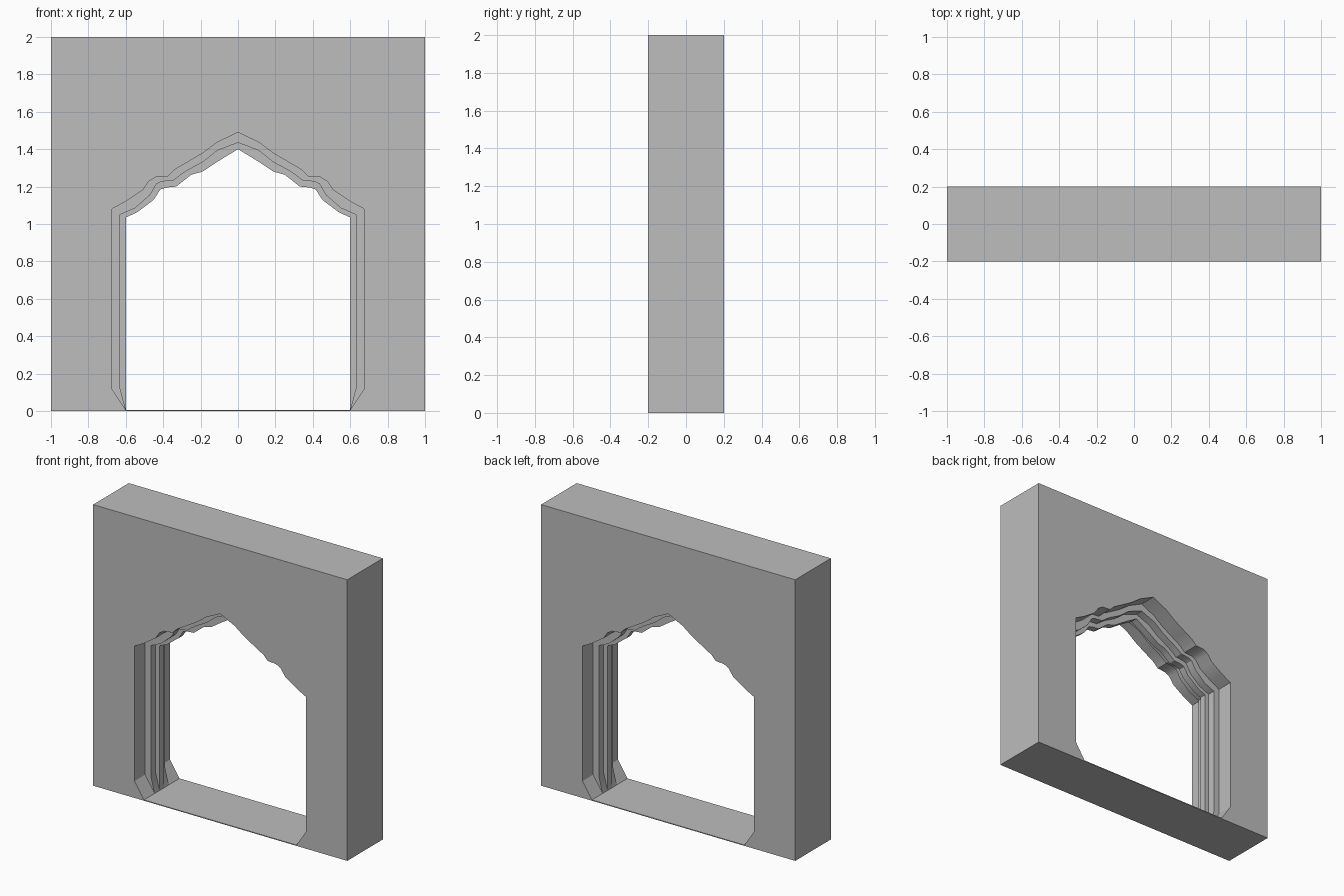
import bpy
import bmesh

cube = bpy.data.objects.get("Cube")
if cube:
    bpy.data.objects.remove(cube, do_unlink=True)

# Half profiles (x, z) of the lobed arch, from apex down to springing
OUTER = [(0, 1.49), (.11, 1.437), (.19, 1.378), (.28, 1.325), (.34, 1.29), (.375, 1.255),
         (.44, 1.25), (.477, 1.228), (.51, 1.18), (.6, 1.12), (.675, 1.08)]
MIDDLE = [(0, 1.435), (.11, 1.393), (.19, 1.33), (.27, 1.287), (.31, 1.26), (.345, 1.233),
          (.41, 1.227), (.435, 1.215), (.47, 1.155), (.55, 1.085), (.63, 1.05)]
INNER = [(0, 1.4), (.107, 1.335), (.19, 1.28), (.25, 1.263), (.29, 1.232), (.33, 1.2),
         (.385, 1.195), (.415, 1.185), (.45, 1.13), (.54, 1.062), (.6, 1.035)]
SILL, FOOT, CLEAR = .006, .12, .6
HALF_DEPTH, STEP_1, STEP_2 = .2, .08, .025
WALL = [(0, 0), (1, 0), (1, 2), (0, 2)]


def opening(arch):
    """Continue an arch down its jamb, chamfered foot and sill."""
    return arch + [(arch[-1][0], FOOT), (CLEAR, SILL), (0, SILL)]


bm = bmesh.new()


def ring(points, y):
    return [bm.verts.new((x, y, z)) for x, z in points]


def bridge(a, b):
    for i in range(len(a) - 1):
        bm.faces.new((a[i], a[i + 1], b[i + 1], b[i]))


# Stepped reveal, running from the front face to the back face
front_half = [(OUTER, -HALF_DEPTH), (OUTER, -STEP_1), (MIDDLE, -STEP_1),
              (MIDDLE, -STEP_2), (INNER, -STEP_2)]
sections = front_half + [(arch, -y) for arch, y in reversed(front_half)]
rings = [ring(opening(arch), y) for arch, y in sections]
for a, b in zip(rings, rings[1:]):
    bridge(a, b)

# Wall outside and its two large faces
front, back = ring(WALL, -HALF_DEPTH), ring(WALL, HALF_DEPTH)
bridge(front, back)
bm.faces.new(rings[0] + front)
bm.faces.new(rings[-1] + back)

# Merge the shared foot corners, then mirror to the other half
bmesh.ops.remove_doubles(bm, verts=bm.verts[:], dist=1e-5)
bmesh.ops.mirror(bm, geom=bm.verts[:] + bm.edges[:] + bm.faces[:],
                 axis='X', merge_dist=1e-4)
bmesh.ops.remove_doubles(bm, verts=bm.verts[:], dist=1e-5)
bmesh.ops.recalc_face_normals(bm, faces=bm.faces[:])

mesh = bpy.data.meshes.new("arched_wall")
bm.to_mesh(mesh)
bm.free()
wall = bpy.data.objects.new("arched_wall", mesh)
bpy.context.collection.objects.link(wall)

# Plain grey stone
stone = bpy.data.materials.new("grey_stone")
stone.use_nodes = True
colour = (.51, .51, .51, 1)
stone.diffuse_color = colour
stone.node_tree.nodes["Principled BSDF"].inputs["Base Color"].default_value = colour
mesh.materials.append(stone)

# Soft lobes with crisp steps
bpy.ops.object.select_all(action='DESELECT')
wall.select_set(True)
bpy.context.view_layer.objects.active = wall
bpy.ops.object.shade_smooth_by_angle()
